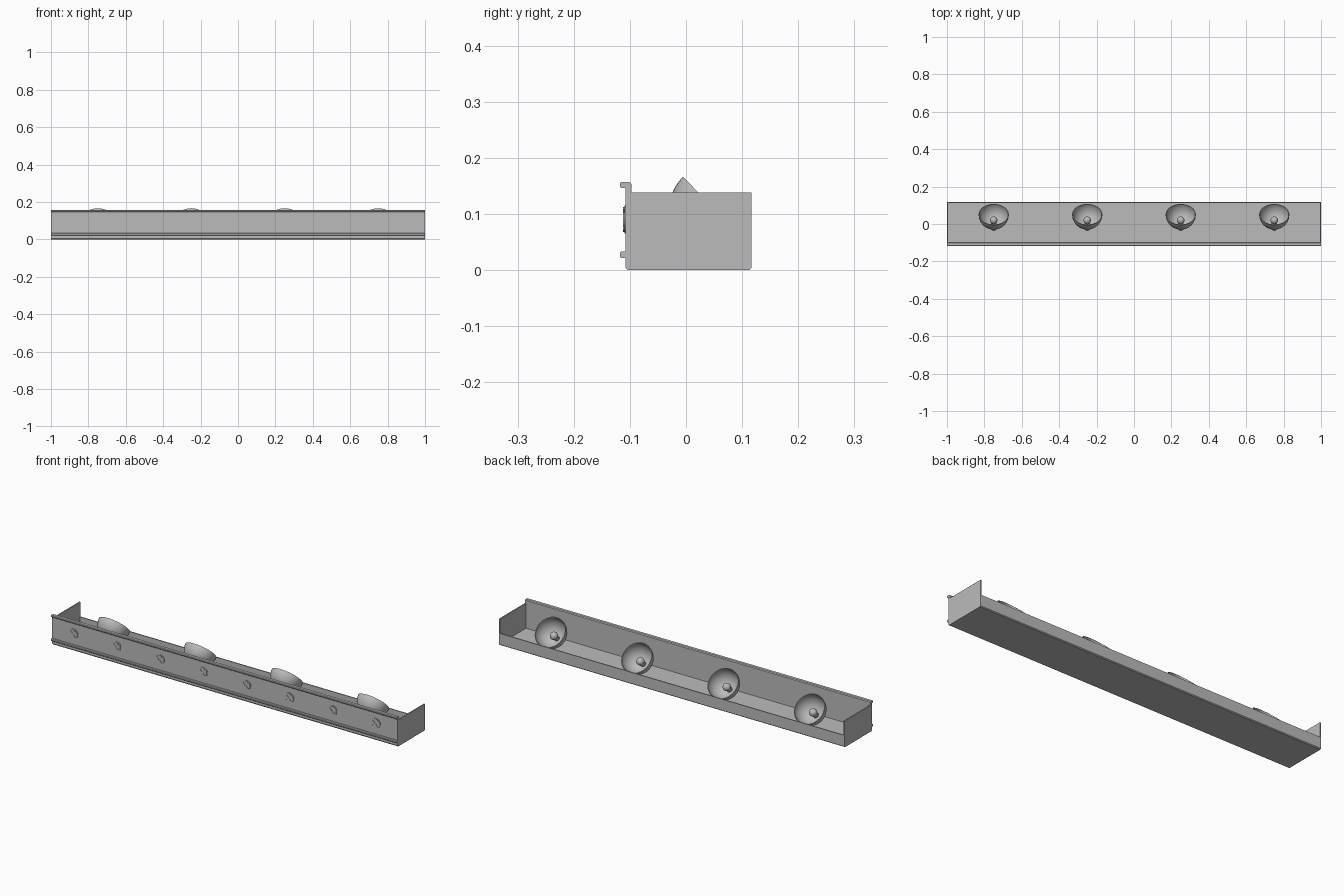
import bpy, bmesh, math
from mathutils import Matrix, Vector

if "Cube" in bpy.data.objects:
    bpy.data.objects.remove(bpy.data.objects["Cube"])

grey = bpy.data.materials.new("painted grey metal")
grey.diffuse_color = (0.5, 0.5, 0.5, 1)
grey.use_nodes = True
grey.node_tree.nodes["Principled BSDF"].inputs["Base Color"].default_value = grey.diffuse_color


def finish(name, bm, smooth=False):
    bmesh.ops.recalc_face_normals(bm, faces=bm.faces)
    me = bpy.data.meshes.new(name)
    bm.to_mesh(me)
    bm.free()
    me.materials.append(grey)
    ob = bpy.data.objects.new(name, me)
    bpy.context.collection.objects.link(ob)
    if smooth:
        bpy.ops.object.select_all(action='DESELECT')
        ob.select_set(True)
        bpy.context.view_layer.objects.active = ob
        bpy.ops.object.shade_smooth_by_angle(angle=math.radians(35))
    return ob


def extrude_x(name, profile, x0, x1):
    """Extrude a closed (y, z) profile along x."""
    bm = bmesh.new()
    face = bm.faces.new([bm.verts.new((x0, y, z)) for y, z in profile])
    new = bmesh.ops.extrude_face_region(bm, geom=[face])['geom']
    bmesh.ops.translate(bm, vec=(x1 - x0, 0, 0),
                        verts=[v for v in new if isinstance(v, bmesh.types.BMVert)])
    return finish(name, bm)


def lathe(name, profile, matrix, steps=32):
    """Spin an (r, z) profile about local z, then place it."""
    bm = bmesh.new()
    vs = [bm.verts.new((r, 0, z)) for r, z in profile]
    es = [bm.edges.new(p) for p in zip(vs, vs[1:])]
    bmesh.ops.spin(bm, geom=vs + es, cent=(0, 0, 0), axis=(0, 0, 1),
                   angle=2 * math.pi, steps=steps, use_merge=True)
    bmesh.ops.remove_doubles(bm, verts=bm.verts, dist=1e-5)
    bmesh.ops.transform(bm, matrix=matrix, verts=bm.verts)
    return finish(name, bm, True)


def arc(r, a0, a1, n):
    """Points on an arc; angle is measured from the lower pole."""
    angles = [math.radians(a0 + (a1 - a0) * i / n) for i in range(n + 1)]
    return [(r * math.sin(a), -r * math.cos(a)) for a in angles]


# Folded trough: tall front wall, floor, low back wall
extrude_x("trough", [
    (-0.108, 0.005), (-0.104, 0.0), (0.113, 0.0), (0.117, 0.004),
    (0.117, 0.062), (0.112, 0.062), (0.112, 0.008), (-0.097, 0.008),
    (-0.097, 0.153), (-0.101, 0.157), (-0.108, 0.157)], -1, 1)

# Rounded rails along the top and bottom of the front wall
for name, z0, z1 in (("top_rail", 0.146, 0.157), ("bottom_rail", 0.021, 0.033)):
    extrude_x(name, [(-0.107, z0), (-0.115, z0), (-0.118, z0 + 0.003),
                     (-0.118, z1 - 0.003), (-0.115, z1), (-0.107, z1)], -1, 1)

# End plates
for name, x in (("left_end_plate", -1), ("right_end_plate", 0.994)):
    extrude_x(name, [(-0.107, 0.005), (-0.103, 0.0), (0.113, 0.0), (0.117, 0.004),
                     (0.117, 0.138), (-0.1, 0.138), (-0.107, 0.03)], x, x + 0.006)

# Cross-slot screws on the front wall
for i in range(8):
    x = -0.875 + 0.25 * i
    bm = bmesh.new()
    place = Matrix.Translation((x, -0.108, 0.09)) @ Matrix.Rotation(math.pi / 2, 4, 'X')
    bmesh.ops.create_cone(bm, cap_ends=True, segments=24, radius1=0.025, radius2=0.025,
                          depth=0.004)
    for q in range(4):
        gap, r = 0.003, 0.022
        pts = [(gap, gap)] + [(max(gap, r * math.cos(math.radians(a))),
                               max(gap, r * math.sin(math.radians(a))))
                              for a in (10, 27, 45, 63, 80)]
        turn = Matrix.Rotation(q * math.pi / 2 + math.pi / 4, 3, 'Z')
        f = bm.faces.new([bm.verts.new(turn @ Vector((a, b, 0.0015))) for a, b in pts])
        new = bmesh.ops.extrude_face_region(bm, geom=[f])['geom']
        bmesh.ops.translate(bm, vec=(0, 0, 0.0025),
                            verts=[v for v in new if isinstance(v, bmesh.types.BMVert)])
    bmesh.ops.transform(bm, matrix=place, verts=bm.verts)
    finish("screw", bm)

# Four tilted bowl reflectors, each with a socket and a bulb
for x in (-0.75, -0.25, 0.25, 0.75):
    tilt = Matrix.Translation((x, 0.051, 0.108)) @ Matrix.Rotation(math.radians(-46), 4, 'X')
    lathe("reflector", arc(0.081, 0, 90, 12) + arc(0.077, 90, 0, 12), tilt)
    lathe("socket", [(0, -0.11), (0.012, -0.11), (0.014, -0.108), (0.014, -0.065),
                     (0, -0.065)], tilt, 20)
    bulb = [(0, -0.07), (0.009, -0.07)] + [(r, z - 0.043) for r, z in arc(0.02, 27, 180, 10)]
    lathe("bulb", bulb, tilt, 20)
